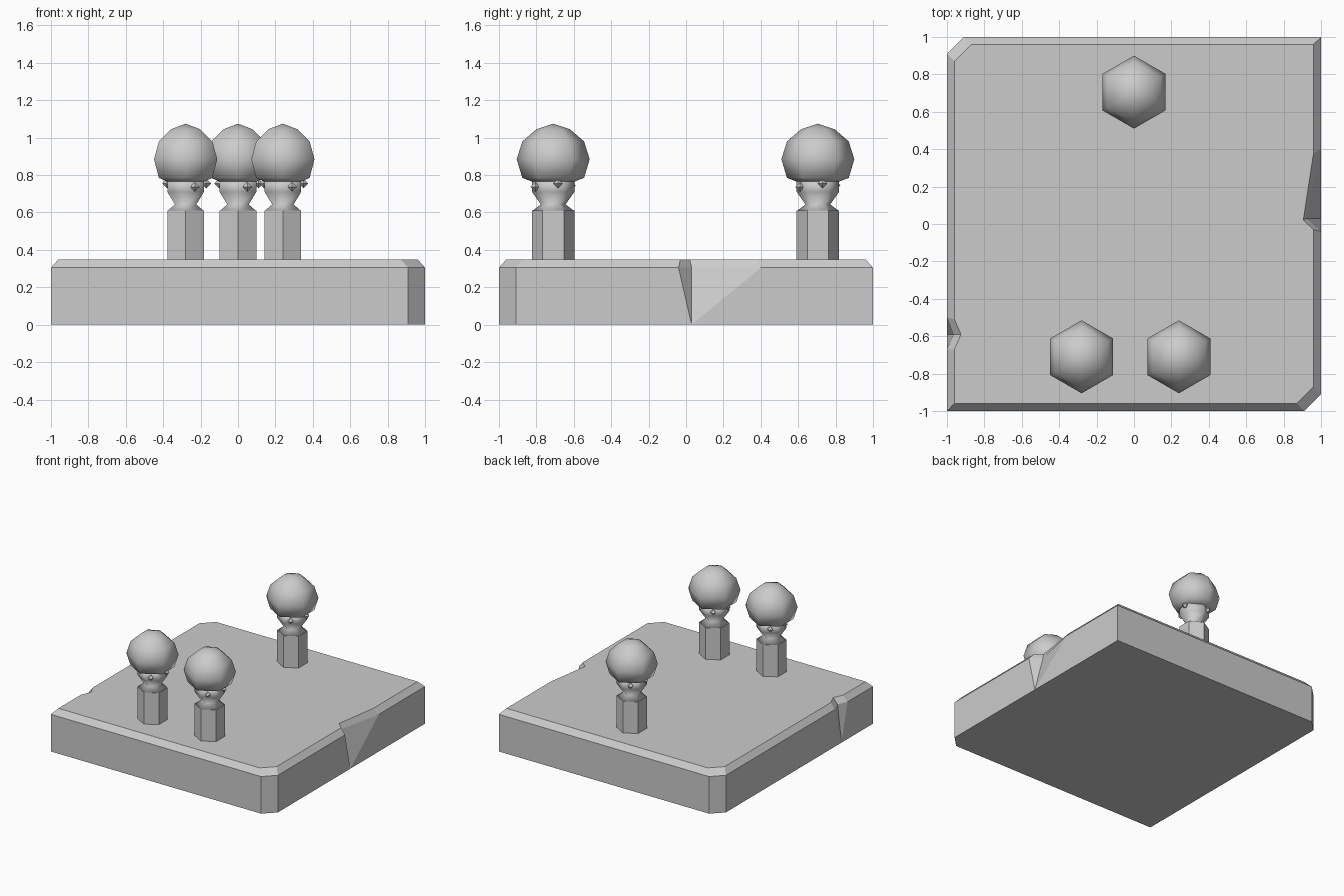
import bpy, bmesh, math
from mathutils import Matrix

if "Cube" in bpy.data.objects:
    bpy.data.objects.remove(bpy.data.objects["Cube"])


def finish(name, bm, smooth=False):
    bmesh.ops.remove_doubles(bm, verts=bm.verts, dist=1e-5)
    bmesh.ops.recalc_face_normals(bm, faces=bm.faces)
    for f in bm.faces:
        f.smooth = smooth
    mesh = bpy.data.meshes.new(name)
    bm.to_mesh(mesh)
    bm.free()
    ob = bpy.data.objects.new(name, mesh)
    bpy.context.collection.objects.link(ob)
    return ob


def loft(bm, rings):
    # skin between rings, skipping repeated points, then cap both ends
    vs = [[bm.verts.new(p) for p in ring] for ring in rings]
    n = len(vs[0])
    for a, b in zip(vs, vs[1:]):
        for i in range(n):
            j = (i + 1) % n
            quad = []
            for v in (a[i], a[j], b[j], b[i]):
                if all((v.co - q.co).length > 1e-5 for q in quad):
                    quad.append(v)
            if len(quad) > 2:
                bm.faces.new(quad)
    for ring in (vs[0], vs[-1]):
        cap = []
        for v in ring:
            if all((v.co - q.co).length > 1e-5 for q in cap):
                cap.append(v)
        if len(cap) > 2:
            bm.faces.new(cap)


def lathe(name, profile, loc, smooth):
    bm = bmesh.new()
    angles = [math.radians(90 + 60 * i) for i in range(6)]
    loft(bm, [[(loc[0] + r * math.cos(a), loc[1] + r * math.sin(a), z) for a in angles]
              for r, z in profile])
    return finish(name, bm, smooth)


# base slab: two clipped corners, chamfered rim and a chip in each side
R, L = (1, 0.03), (-1, -0.59)
bottom = [(-1, -1), (0.91, -1), (1, -0.91), R, R, R, (1, 1),
          (-0.91, 1), (-1, 0.91), L, L, L]
middle = [(-1, -1), (0.91, -1), (1, -0.91), (1, -0.04), (0.92, 0.03), (1, 0.4), (1, 1),
          (-0.91, 1), (-1, 0.91), (-1, -0.5), (-0.965, -0.59), (-1, -0.67)]
top = [(-0.96, -0.96), (0.87, -0.96), (0.96, -0.87), (0.96, -0.03), (0.905, 0.02),
       (0.96, 0.38), (0.96, 0.96), (-0.87, 0.96), (-0.96, 0.87), (-0.96, -0.51),
       (-0.925, -0.59), (-0.96, -0.67)]
bm = bmesh.new()
loft(bm, [[(x, y, z) for x, y in ring]
          for ring, z in ((bottom, 0), (middle, 0.305), (top, 0.35))])
finish("base_slab", bm)

# pegs: hexagonal post, pinched neck, round head and small beads
post = [(0.113, 0.34), (0.113, 0.61)]
neck = [(0.11, 0.61), (0.066, 0.643), (0.113, 0.71), (0.113, 0.775)]
head = [(0.1, 0.76), (0.165, 0.785), (0.195, 0.885), (0.165, 0.98), (0.09, 1.045), (0, 1.075)]
beads = [(0.05, -0.095, 0.737), (0.11, 0.025, 0.755),
         (-0.055, 0.095, 0.745), (-0.1, -0.03, 0.755)]
for i, loc in enumerate([(-0.28, -0.71), (0.24, -0.71), (0, 0.705)], 1):
    lathe(f"peg_post_{i}", post, loc, False)
    lathe(f"peg_neck_{i}", neck, loc, True)
    lathe(f"peg_head_{i}", head, loc, True)
    bm = bmesh.new()
    for x, y, z in beads:
        for r1, r2, dz in ((0.026, 0, 0.013), (0, 0.026, -0.013)):
            bmesh.ops.create_cone(bm, segments=4, radius1=r1, radius2=r2, depth=0.026,
                                  matrix=Matrix.Translation((loc[0] + x, loc[1] + y, z + dz)))
    finish(f"peg_beads_{i}", bm)
